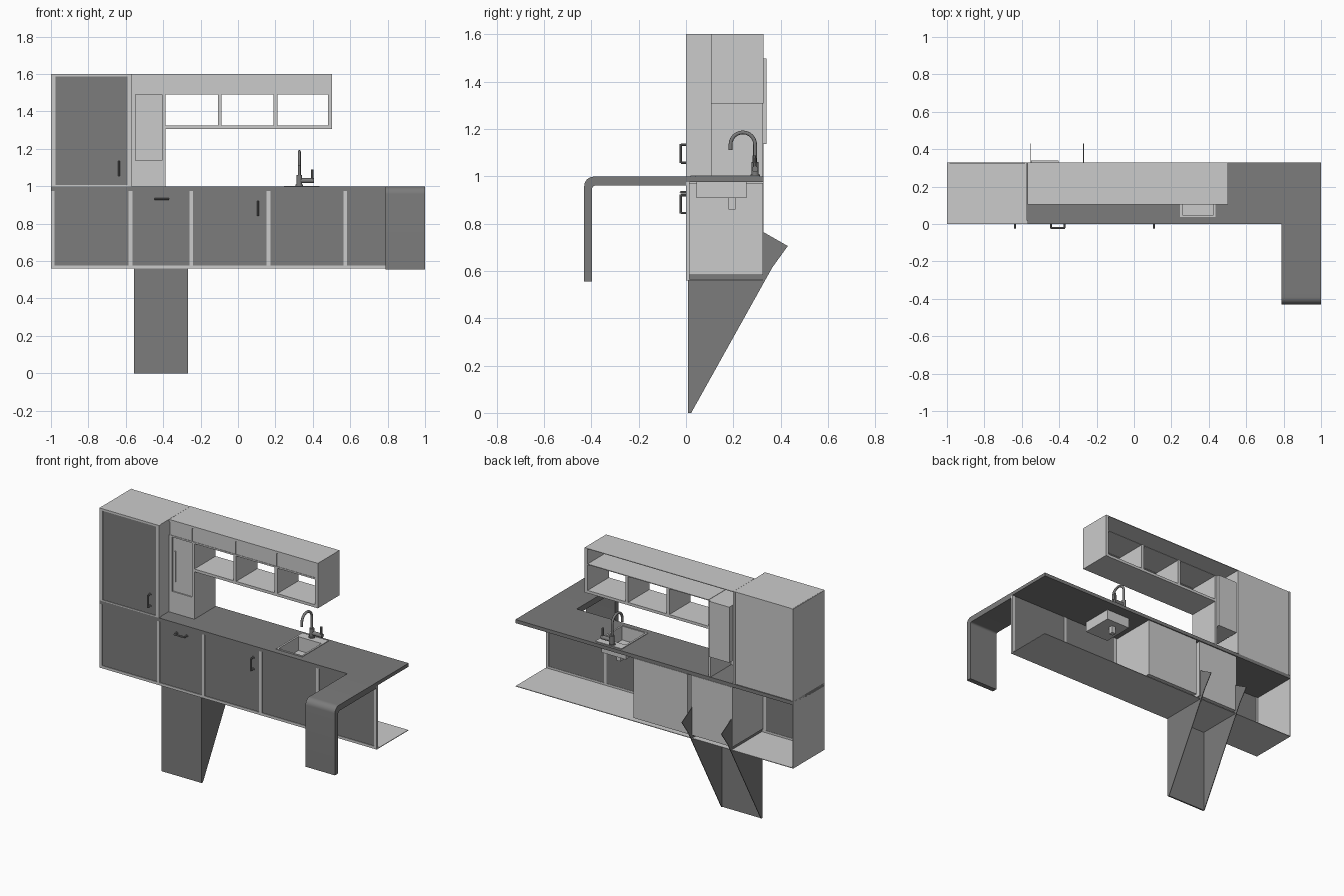
import bpy, bmesh, math
from mathutils import Vector

if "Cube" in bpy.data.objects:
    bpy.data.objects.remove(bpy.data.objects["Cube"])


def material(name, v):
    m = bpy.data.materials.new(name)
    m.diffuse_color = (v, v, v, 1)
    m.use_nodes = True
    m.node_tree.nodes["Principled BSDF"].inputs["Base Color"].default_value = m.diffuse_color
    return m


LIGHT, DARK = material("light_grey", 0.55), material("dark_grey", 0.2)


def finish(name, bm, mat=LIGHT):
    bmesh.ops.recalc_face_normals(bm, faces=bm.faces)
    me = bpy.data.meshes.new(name)
    bm.to_mesh(me)
    bm.free()
    me.materials.append(mat)
    ob = bpy.data.objects.new(name, me)
    bpy.context.collection.objects.link(ob)
    return ob


def box(name, x0, x1, y0, y1, z0, z1, mat=LIGHT):
    bm = bmesh.new()
    bmesh.ops.create_cube(bm, size=1)
    for v in bm.verts:
        v.co = ((x0 + x1) / 2 + v.co.x * (x1 - x0),
                (y0 + y1) / 2 + v.co.y * (y1 - y0),
                (z0 + z1) / 2 + v.co.z * (z1 - z0))
    return finish(name, bm, mat)


def smooth(ob):
    bpy.ops.object.select_all(action='DESELECT')
    ob.select_set(True)
    bpy.context.view_layer.objects.active = ob
    bpy.ops.object.shade_smooth_by_angle(angle=math.radians(35))


def extrude_x(name, profile, x0, x1, mat):
    bm = bmesh.new()
    f = bm.faces.new([bm.verts.new((x0, y, z)) for y, z in profile])
    r = bmesh.ops.extrude_face_region(bm, geom=[f], use_keep_orig=True)
    for v in r['geom']:
        if isinstance(v, bmesh.types.BMVert):
            v.co.x = x1
    return finish(name, bm, mat)


def tube(name, pts, r, n=12):
    # round rod swept along a polyline
    bm = bmesh.new()
    pts = [Vector(p) for p in pts]
    rings = []
    for i, p in enumerate(pts):
        t = (pts[min(i + 1, len(pts) - 1)] - pts[max(i - 1, 0)]).normalized()
        a = Vector((1, 0, 0)) if abs(t.x) < 0.7 else Vector((0, 1, 0))
        u = t.cross(a).normalized()
        w = t.cross(u)
        rings.append([bm.verts.new(p + r * (math.cos(k * math.tau / n) * u + math.sin(k * math.tau / n) * w))
                      for k in range(n)])
    for a, b in zip(rings, rings[1:]):
        for k in range(n):
            bm.faces.new((a[k], a[(k + 1) % n], b[(k + 1) % n], b[k]))
    bm.faces.new(rings[0])
    bm.faces.new(rings[-1])
    smooth(finish(name, bm, DARK))


def handle(name, x, z, dx, dz):
    # bar on two posts with wider feet; (dx, dz) is half the bar direction
    tube(name + "_bar", [(x - dx * .8, -0.022, z - dz * .8), (x + dx * .8, -0.022, z + dz * .8)], 0.005, 8)
    for s in (-0.75, 0.75):
        px, pz = x + s * dx, z + s * dz
        tube(name + "_post", [(px, -0.022, pz), (px, 0.006, pz)], 0.005, 8)
        tube(name + "_foot", [(px, -0.001, pz), (px, 0.006, pz)], 0.009, 8)


D = 0.325   # cabinet back
T = 0.004   # sheet thickness
U = 0.105   # front of the wall units

# base cabinet: floor sheet, left side, front frame and doors
box("base_floor", -1, 1, 0.001, D, 0.56, 0.56 + T)
box("left_side", -1, -1 + T, 0.001, D + 0.003, 0.561, 1.599)
box("base_bottom_rail", -1, 1, 0, 0.014, 0.56, 0.577)
bars = [-0.99, -0.575, -0.25, 0.163, 0.573, 0.99]
for b in bars:
    box("base_frame_bar", b - 0.01, b + 0.01, 0, 0.014, 0.577, 0.975)
for a, b in zip(bars, bars[1:]):
    box("base_door", a + 0.01, b - 0.01, 0.004, 0.012, 0.577, 0.975, DARK)

# closed carcasses behind the second and third bays
box("drawer_carcass", -0.563, -0.262, 0.013, D, 0.583, 0.972)
box("door_carcass", -0.238, 0.152, 0.013, D, 0.583, 0.972)

# counter built round the sink opening
sx0, sx1, sy0, sy1 = 0.255, 0.43, 0.045, 0.255
for x0, x1, y0, y1 in ((-1, sx0, 0, D + 0.003), (sx1, 1, 0, D + 0.003),
                       (sx0, sx1, 0, sy0), (sx0, sx1, sy1, D + 0.003)):
    box("counter", x0, x1, y0, y1, 0.975, 0.998, DARK)

# bar return with a rounded corner running down to a leg panel
outer = [(-0.39 - 0.04 * math.sin(a), 0.958 + 0.04 * math.cos(a))
         for a in [i * math.pi / 16 for i in range(9)]]
inner = [(-0.383 - 0.014 * math.cos(a), 0.946 + 0.014 * math.sin(a))
         for a in [i * math.pi / 10 for i in range(6)]]
smooth(extrude_x("bar_return", [(0, 0.998)] + outer + [(-0.43, 0.556), (-0.397, 0.556)]
                 + inner + [(0, 0.96)], 0.788, 1.0, DARK))

# sink basin: four walls, floor, rim and drain
for x0, x1, y0, y1 in ((sx0, sx0 + T, sy0, sy1), (sx1 - T, sx1, sy0, sy1),
                       (sx0, sx1, sy0, sy0 + T), (sx0, sx1, sy1 - T, sy1)):
    box("sink_wall", x0, x1, y0, y1, 0.908, 1.0)
box("sink_floor", sx0, sx1, sy0, sy1, 0.908, 0.912)
for x0, x1, y0, y1 in ((0.247, sx0 + T, 0.038, 0.31), (sx1 - T, 0.437, 0.038, 0.31),
                       (sx0, sx1, 0.038, sy0 + T), (sx0, sx1, sy1 - T, 0.31)):
    box("sink_rim", x0, x1, y0, y1, 0.997, 1.002)
box("sink_drain", 0.325, 0.355, 0.18, 0.21, 0.86, 0.913)

# gooseneck tap with side lever
arc = [(0.328, 0.24 + 0.052 * math.cos(a), 1.133 + 0.052 * math.sin(a))
       for a in [i * math.pi / 12 for i in range(13)]]
tube("tap_spout", [(0.328, 0.292, 1.0)] + arc + [(0.328, 0.188, 1.11)], 0.008)
tube("tap_base", [(0.328, 0.292, 1.0), (0.328, 0.292, 1.06)], 0.015, 16)
tube("tap_foot", [(0.328, 0.292, 1.0), (0.328, 0.292, 1.008)], 0.02, 16)
tube("tap_valve", [(0.328, 0.292, 1.03), (0.405, 0.292, 1.03)], 0.013, 16)
tube("tap_lever", [(0.397, 0.292, 1.025), (0.397, 0.288, 1.088)], 0.008, 10)

# tall cabinet with framed door
box("tall_carcass", -1 + T, -0.571, 0.013, D, 1.0, 1.6)
for x in (-0.988, -0.58):
    box("tall_frame_stile", x - 0.012, x + 0.012, 0, 0.02, 0.998, 1.6)
for z0, z1 in ((0.998, 1.006), (1.587, 1.6)):
    box("tall_frame_rail", -0.976, -0.592, 0, 0.02, z0, z1)
box("tall_door", -0.976, -0.592, 0.004, 0.012, 1.006, 1.587, DARK)
for x in (-0.993, -0.577):
    box("tall_back_stile", x - 0.007, x + 0.007, D, D + 0.003, 1.0, 1.6)

# wall unit: top row of flaps, open at the back
box("wall_unit_top", -0.57, 0.5, U + 0.001, D + 0.003, 1.6 - T, 1.6)
box("wall_unit_middle", -0.39, 0.5, U + 0.001, D, 1.492, 1.497)
box("wall_unit_top_rail", -0.57, 0.5, U, U + 0.01, 1.585, 1.6)
box("wall_unit_lower_rail", -0.57, 0.5, U, U + 0.01, 1.49, 1.5)
edges = [-0.57, -0.403, -0.089, 0.206, 0.5]
for a, b in zip(edges, edges[1:]):
    box("wall_flap", a + 0.003, b - 0.003, U + 0.003, U + 0.01, 1.5, 1.585)
for x in edges[1:-1]:
    box("wall_flap_divider", x - 0.004, x + 0.004, U + 0.008, U + 0.015, 1.5, 1.585)

# open shelves
box("shelf_bottom", -0.39, 0.5, U, D, 1.307, 1.325)
for x in (-0.097, 0.2):
    box("shelf_divider", x - 0.01, x + 0.01, U, D, 1.325, 1.492)
box("shelf_end", 0.482, 0.502, U, D + 0.003, 1.307, 1.6)

# column standing on the counter with an inset cabinet
box("column_side", -0.405, -0.388, U, D, 0.998, 1.495)
box("column_left_stile", -0.57, -0.548, U, U + 0.012, 0.998, 1.495)
box("column_lower_front", -0.57, -0.39, U, U + 0.008, 0.998, 1.137)
box("column_cabinet", -0.55, -0.405, U + 0.01, 0.34, 1.135, 1.497)
box("column_grip", -0.538, -0.528, U + 0.004, U + 0.012, 1.2, 1.4)

# dropped tilt-out bin: front panel and two side fins
box("bin_front", -0.557, -0.268, 0.008, 0.018, 0.0, 0.58, DARK)
fin = [(0.01, 0.0), (0.022, 0.0), (0.365, 0.615), (0.43, 0.705), (0.325, 0.765), (0.03, 0.93), (0.01, 0.93)]
for x in (-0.557, -0.272):
    extrude_x("bin_side", fin, x, x + 0.004, DARK)

# handles
handle("tall_handle", -0.636, 1.095, 0, 0.05)
handle("drawer_handle", -0.408, 0.932, 0.048, 0)
handle("door_handle", 0.107, 0.882, 0, 0.05)
